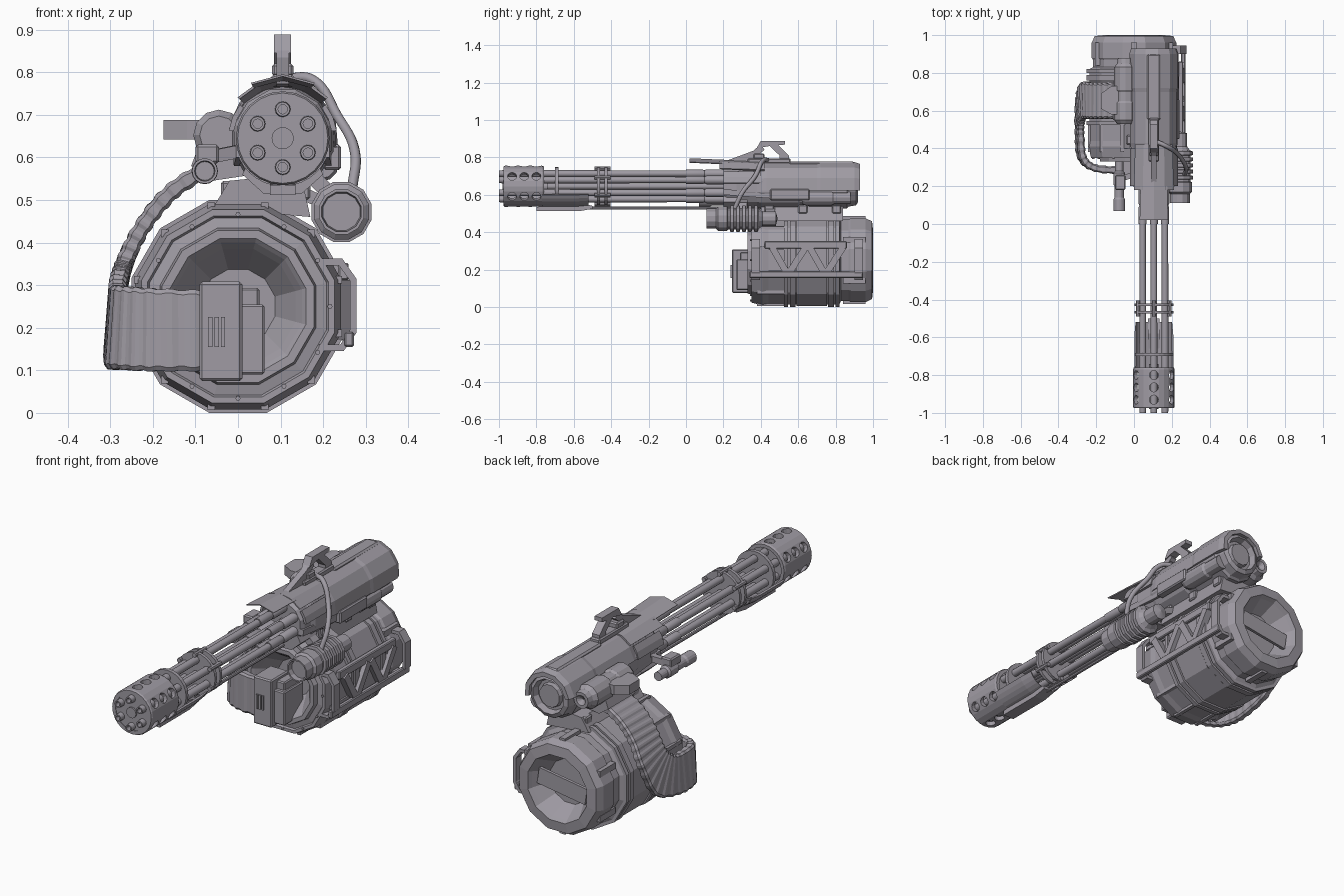
import bpy, bmesh
from math import cos, sin, radians, pi
from mathutils import Vector, Matrix

BX, BZ = 0.105, 0.645          # barrel axis
DX, DZ = 0.0, 0.25             # drum axis


def finish(name, bm, smooth=False):
    bmesh.ops.remove_doubles(bm, verts=bm.verts, dist=1e-5)
    bmesh.ops.recalc_face_normals(bm, faces=bm.faces)
    me = bpy.data.meshes.new(name)
    bm.to_mesh(me)
    bm.free()
    ob = bpy.data.objects.new(name, me)
    bpy.context.collection.objects.link(ob)
    if smooth:
        bpy.ops.object.select_all(action='DESELECT')
        ob.select_set(True)
        bpy.context.view_layer.objects.active = ob
        bpy.ops.object.shade_smooth_by_angle(angle=radians(35))
    return ob


def lathe(name, cx, cz, prof, n=12, start=0, span=360, closed=False, smooth=False):
    """Turn a (y, radius) profile around an axis parallel to y."""
    bm = bmesh.new()
    full = span == 360
    rings = []
    for i in range(n if full else n + 1):
        a = radians(start + span * i / n)
        rings.append([bm.verts.new((cx + r * cos(a), y, cz + r * sin(a))) for y, r in prof])
    m = len(prof)
    for i in range(n):
        p, q = rings[i], rings[(i + 1) % len(rings)]
        for j in range(m if closed else m - 1):
            k = (j + 1) % m
            bm.faces.new((p[j], p[k], q[k], q[j]))
    if not full:
        bm.faces.new(rings[0])
        bm.faces.new(rings[-1])
    bmesh.ops.dissolve_degenerate(bm, dist=1e-6, edges=bm.edges)
    return finish(name, bm, smooth)


def shell(name, y0, y1, r0, r1, n, start=0, span=360, cx=BX, cz=BZ):
    return lathe(name, cx, cz, [(y0, r0), (y0, r1), (y1, r1), (y1, r0)], n, start, span, True)


def prism(name, pts, axis, a, b):
    """Extrude an outline along x (y,z points), y (x,z) or z (x,y)."""
    put = {'x': lambda p, d: (d, p[0], p[1]), 'y': lambda p, d: (p[0], d, p[1]),
           'z': lambda p, d: (p[0], p[1], d)}[axis]
    bm = bmesh.new()
    lo = [bm.verts.new(put(p, a)) for p in pts]
    hi = [bm.verts.new(put(p, b)) for p in pts]
    bm.faces.new(lo)
    bm.faces.new(hi)
    for i in range(len(pts)):
        j = (i + 1) % len(pts)
        bm.faces.new((lo[i], lo[j], hi[j], hi[i]))
    return finish(name, bm)


def box(name, lo, hi, bevel=0.006):
    bm = bmesh.new()
    c, s = (Vector(lo) + Vector(hi)) / 2, Vector(hi) - Vector(lo)
    bmesh.ops.create_cube(bm, size=1, matrix=Matrix.Translation(c) @ Matrix.Diagonal((*s, 1)))
    if bevel:
        bmesh.ops.bevel(bm, geom=bm.edges[:], offset=bevel, segments=1, affect='EDGES')
    return finish(name, bm)


def bar(name, p, q, w, t):
    """Flat bar between two points."""
    p, q = Vector(p), Vector(q)
    d = q - p
    bm = bmesh.new()
    rot = d.to_track_quat('Z', 'Y').to_matrix().to_4x4()
    bmesh.ops.create_cube(bm, size=1, matrix=Matrix.Translation((p + q) / 2) @ rot @ Matrix.Diagonal((w, t, d.length, 1)))
    return finish(name, bm)


def cable(name, pts, r):
    cu = bpy.data.curves.new(name, 'CURVE')
    cu.dimensions, cu.bevel_depth, cu.bevel_resolution, cu.use_fill_caps = '3D', r, 2, True
    sp = cu.splines.new('BEZIER')
    sp.bezier_points.add(len(pts) - 1)
    for b, p in zip(sp.bezier_points, pts):
        b.co = p
        b.handle_left_type = b.handle_right_type = 'AUTO'
    bpy.context.collection.objects.link(bpy.data.objects.new(name, cu))


# Six hollow barrels with breech sleeves
for i in range(6):
    a = radians(30 + 60 * i)
    x, z = BX + 0.068 * cos(a), BZ + 0.068 * sin(a)
    lathe("barrel", x, z, [(-0.9, 0), (-0.9, 0.011), (-1, 0.011), (-1, 0.017), (-0.96, 0.019), (0, 0.017), (0, 0.021),
                           (0.09, 0.021), (0.1, 0.018), (0.11, 0.023), (0.3, 0.023), (0.3, 0)], 12, smooth=True)
lathe("central_shaft", BX, BZ, [(-0.98, 0), (-0.98, 0.026), (-0.74, 0.026), (-0.74, 0.016), (0.3, 0.016), (0.3, 0)], 16)

# Perforated muzzle shroud
shroud = lathe("muzzle_shroud", BX, BZ, [(-0.975, 0.088), (-0.975, 0.106), (-0.968, 0.11), (-0.77, 0.11),
                                         (-0.76, 0.106), (-0.76, 0.09)], 24, closed=True)
bm = bmesh.new()
for y in (-0.93, -0.865, -0.8):
    for i in range(6):
        a = radians(30 + 60 * i)
        d = Vector((cos(a), 0, sin(a)))
        mat = Matrix.Translation(Vector((BX, y, BZ)) + d * 0.105) @ d.to_track_quat('Z', 'Y').to_matrix().to_4x4()
        bmesh.ops.create_cone(bm, cap_ends=True, segments=12, radius1=0.024, radius2=0.024, depth=0.06, matrix=mat)
cutter = finish("vent_cutter", bm)
cutter.hide_render = True
cutter.hide_set(True)
mod = shroud.modifiers.new("vents", 'BOOLEAN')
mod.operation, mod.object, mod.solver = 'DIFFERENCE', cutter, 'EXACT'
lathe("muzzle_plate", BX, BZ, [(-0.972, 0), (-0.972, 0.095), (-0.96, 0.095), (-0.96, 0)], 24)
lathe("shroud_rear_plate", BX, BZ, [(-0.775, 0), (-0.775, 0.095), (-0.765, 0.095), (-0.765, 0)], 24)

# Barrel clamps, lower guard, keel and support rod
for y, w in ((-0.7, 0.018), (-0.475, 0.015), (-0.435, 0.015)):
    lathe("barrel_clamp", BX, BZ, [(y, 0), (y, 0.103), (y + w, 0.103), (y + w, 0)], 24)
for i in range(6):
    a = radians(30 + 60 * i)
    x, z = BX + 0.096 * cos(a), BZ + 0.096 * sin(a)
    lathe("clamp_bolt", x, z, [(-0.49, 0), (-0.49, 0.011), (-0.405, 0.011), (-0.405, 0)], 8)
lathe("lower_guard", BX, BZ, [(-0.77, 0.105), (-0.77, 0.113), (-0.59, 0.113), (-0.52, 0.106), (-0.52, 0.102)], 12, 204, 132, True)
prism("keel", [(-0.8, 0.512), (-0.57, 0.512), (-0.5, 0.525), (-0.5, 0.54), (-0.58, 0.562), (-0.66, 0.545), (-0.8, 0.535)],
      'x', 0.075, 0.135)
lathe("support_rod", BX, 0.528, [(-0.52, 0), (-0.52, 0.008), (0.4, 0.008), (0.4, 0)], 8)

# Receiver body with recessed rear
lathe("receiver", BX, BZ, [(0.2, 0), (0.2, 0.095), (0.22, 0.105), (0.27, 0.105), (0.29, 0.118), (0.38, 0.118), (0.4, 0.123),
                           (0.6, 0.123), (0.61, 0.117), (0.65, 0.117), (0.66, 0.122), (0.86, 0.122), (0.87, 0.112), (0.91, 0.105),
                           (0.92, 0.085), (0.89, 0.075), (0.89, 0.06), (0.91, 0.055), (0.91, 0)], 12, 15)
lathe("upper_cover", BX, BZ, [(0.41, 0.11), (0.4, 0.123), (0.43, 0.128), (0.7, 0.128), (0.72, 0.132), (0.9, 0.132), (0.93, 0.122), (0.93, 0.1)], 6, -10, 180, True)
lathe("front_armor", BX, BZ, [(0.02, 0.145), (0.02, 0.15), (0.2, 0.142), (0.2, 0.136)], 2, 60, 60, True)
lathe("front_armor_flare", BX, BZ, [(0.18, 0.137), (0.18, 0.143), (0.42, 0.133), (0.42, 0.12)], 4, 42, 96, True)
for s, a in ((-1, 142), (1, 8)):
    shell("cheek_armor", 0.2, 0.4, 0.116, 0.128, 2, a, 30)
    bar("side_strut", (BX + s * 0.095, 0.2, BZ - 0.03), (BX + s * 0.1, 0.46, BZ - 0.05), 0.03, 0.03)
box("right_side_box", (0.2, 0.45, 0.57), (0.242, 0.66, 0.63))
lathe("right_motor", 0.195, 0.585, [(0.62, 0), (0.62, 0.035), (0.64, 0.042), (0.78, 0.042), (0.79, 0.035), (0.88, 0.035), (0.88, 0)], 12)
prism("front_yoke", [(0.03, 0.6), (0.18, 0.6), (0.2, 0.56), (0.15, 0.515), (0.06, 0.515), (0.01, 0.56)], 'y', 0.2, 0.33)
box("cover_spine", (0.07, 0.55, 0.74), (0.14, 0.9, 0.778), 0.008)

# Carry handle
prism("handle_ramp", [(0.19, 0.772), (0.36, 0.835), (0.4, 0.87), (0.42, 0.84), (0.37, 0.8), (0.3, 0.765)], 'x', 0.09, 0.12)
prism("handle_grip", [(0.375, 0.845), (0.4, 0.888), (0.53, 0.888), (0.53, 0.868), (0.43, 0.858)], 'x', 0.085, 0.125)
prism("handle_leg", [(0.44, 0.868), (0.49, 0.868), (0.55, 0.81), (0.55, 0.77), (0.5, 0.77), (0.5, 0.81)], 'x', 0.085, 0.125)
box("handle_base", (0.078, 0.33, 0.765), (0.132, 0.56, 0.795))
box("handle_pivot", (0.08, 0.36, 0.79), (0.13, 0.42, 0.82))

# Power cable and right canister
cable("power_cable", [(0.11, 0.44, 0.785), (0.175, 0.41, 0.782), (0.232, 0.37, 0.7), (0.275, 0.3, 0.61), (0.268, 0.26, 0.525)], 0.012)
prof = [(0.135, 0), (0.135, 0.045), (0.11, 0.048), (0.11, 0.055), (0.16, 0.055), (0.17, 0.067), (0.22, 0.067)]
for k in range(5):
    y = 0.225 + k * 0.032
    prof += [(y, 0.059), (y + 0.01, 0.059), (y + 0.012, 0.073), (y + 0.03, 0.073)]
prof += [(0.39, 0.055), (0.41, 0.04), (0.48, 0.04), (0.49, 0)]
lathe("canister", 0.243, 0.472, prof, 12, 15)
bar("canister_arm", (0.16, 0.3, 0.57), (0.23, 0.3, 0.5), 0.05, 0.035)
bar("canister_rear_arm", (0.12, 0.45, 0.53), (0.23, 0.45, 0.48), 0.05, 0.03)

# Left sight lamp with clamp
lathe("lamp", -0.078, 0.568, [(0.09, 0), (0.09, 0.022), (0.07, 0.024), (0.07, 0.03), (0.13, 0.03), (0.14, 0.025), (0.2, 0.025),
                              (0.21, 0.031), (0.27, 0.031), (0.28, 0.022), (0.33, 0.022), (0.33, 0)], 16)
box("lamp_clamp", (-0.1, 0.18, 0.585), (-0.045, 0.26, 0.63))
bar("lamp_arm", (-0.07, 0.24, 0.6), (0.03, 0.27, 0.62), 0.03, 0.03)

# Left feed motor and feeder
lathe("feed_motor", -0.045, 0.652, [(0.53, 0), (0.53, 0.045), (0.55, 0.06), (0.64, 0.06), (0.65, 0.053), (0.7, 0.053), (0.71, 0.06),
                                    (0.83, 0.06), (0.85, 0.045), (0.88, 0.04), (0.88, 0.025), (0.86, 0)], 12)
prism("feeder_wing", [(-0.05, 0.58), (-0.12, 0.58), (-0.175, 0.61), (-0.175, 0.69), (-0.12, 0.73), (-0.05, 0.73)], 'z', 0.642, 0.688)
prism("feeder_throat", [(-0.11, 0.58), (-0.06, 0.545), (0.04, 0.56), (0.04, 0.64), (-0.08, 0.66)], 'y', 0.55, 0.76)

# Drum mount
prism("drum_mount", [(-0.06, 0.48), (0.17, 0.46), (0.15, 0.55), (0.1, 0.57), (0.03, 0.55), (-0.02, 0.545)], 'y', 0.4, 0.84)
for y in (0.42, 0.6, 0.78):
    box("mount_clamp", (-0.04, y, 0.5), (0.17, y + 0.05, 0.545))

# Ammunition drum with recessed ends
lathe("drum", DX, DZ, [(0.44, 0), (0.44, 0.09), (0.36, 0.14), (0.34, 0.155), (0.33, 0.165), (0.33, 0.185), (0.355, 0.19), (0.36, 0.215), (0.35, 0.22),
                       (0.35, 0.235), (0.41, 0.25), (0.44, 0.244), (0.82, 0.244), (0.83, 0.225), (0.87, 0.225), (0.88, 0.232), (0.96, 0.232),
                       (0.995, 0.215), (1, 0.165), (0.98, 0.155), (0.9, 0.11), (0.9, 0)], 12, 15)
for y, w in ((0.525, 0.02), (0.555, 0.03), (0.76, 0.03), (0.8, 0.02)):
    shell("drum_band", y, y + w, 0.22, 0.259, 12, 15, cx=DX, cz=DZ)
shell("drum_barrel_wall", 0.59, 0.755, 0.22, 0.254, 12, 15, cx=DX, cz=DZ)
bar("rear_crossbar", (-0.13, 0.955, 0.23), (0.13, 0.955, 0.27), 0.015, 0.08)
for i in range(12):
    a = radians(30 * i)
    x, z = DX + cos(a) * 0.216, DZ + sin(a) * 0.216
    lathe("flange_bolt", x, z, [(0.343, 0), (0.343, 0.006), (0.36, 0.006), (0.36, 0)], 6)
    c, s = cos(a + pi / 12), sin(a + pi / 12)
    bar("drum_rib", (c * 0.243, 0.38, DZ + s * 0.243), (c * 0.243, 0.53, DZ + s * 0.243), 0.018, 0.018)
    if i % 2:
        bar("rear_lug", (cos(a) * 0.22, 0.84, DZ + sin(a) * 0.22), (cos(a) * 0.22, 0.96, DZ + sin(a) * 0.22), 0.03, 0.03)

# Right guard rail with truss
for y in (0.35, 0.9):
    prism("guard_hoop", [(0.19, 0.362), (0.245, 0.362), (0.278, 0.315), (0.278, 0.188), (0.248, 0.145), (0.19, 0.145), (0.19, 0.16),
                         (0.24, 0.16), (0.263, 0.195), (0.263, 0.31), (0.237, 0.346), (0.19, 0.346)], 'y', y, y + 0.045)
box("guard_rail", (0.25, 0.34, 0.155), (0.272, 0.945, 0.19), 0.004)
box("upper_truss_rail", (0.235, 0.42, 0.312), (0.26, 0.86, 0.352), 0.004)
for y0, y1 in ((0.46, 0.54), (0.64, 0.55), (0.66, 0.74), (0.84, 0.75)):
    bar("truss_diagonal", (0.25, y0, 0.32), (0.25, y1, 0.18), 0.035, 0.035)

# Drum feed box
box("feed_box", (-0.09, 0.245, 0.075), (0.01, 0.38, 0.308), 0.006)
box("feed_box_side", (0.005, 0.27, 0.09), (0.062, 0.42, 0.255), 0.005)
box("feed_box_top", (0.005, 0.29, 0.25), (0.05, 0.42, 0.293), 0.005)
for k in range(3):
    box("feed_box_slat", (-0.07 + k * 0.015, 0.238, 0.155), (-0.06 + k * 0.015, 0.25, 0.225), 0)

# Ribbed belt chute: both edges of the strip, swept from feed box to feeder
edges = [((-.06, .285, .285), (-.06, .285, .1)), ((-.2, .295, .29), (-.2, .295, .1)), ((-.268, .35, .295), (-.28, .35, .105)),
         ((-.282, .48, .3), (-.295, .48, .11)), ((-.278, .54, .33), (-.293, .66, .17)), ((-.262, .56, .365), (-.272, .745, .33)),
         ((-.222, .56, .44), (-.222, .745, .44)), ((-.155, .56, .52), (-.155, .745, .52)), ((-.07, .56, .575), (-.07, .745, .575))]


def spline(t, side):
    i = min(int(t), len(edges) - 2)
    u = t - i
    p0, p1, p2, p3 = (Vector(edges[min(max(i + k, 0), len(edges) - 1)][side]) for k in (-1, 0, 1, 2))
    return 0.5 * (2 * p1 + (p2 - p0) * u + (2 * p0 - 5 * p1 + 4 * p2 - p3) * u * u + (3 * p1 - p0 - 3 * p2 + p3) * u ** 3)


bm = bmesh.new()
last, N, e = None, 96, 0.01
for k in range(N + 1):
    t = (len(edges) - 1) * k / N
    a, b = spline(t, 0), spline(t, 1)
    tan = spline(min(t + e, 8), 0) + spline(min(t + e, 8), 1) - spline(max(t - e, 0), 0) - spline(max(t - e, 0), 1)
    w = (a - b).normalized()
    h = 0.021 if k % 4 < 2 else 0.018
    nrm, w = tan.cross(w).normalized() * h, w * (h - 0.018)
    c = (a - b).normalized() * 0.01
    ring = [bm.verts.new(v) for v in (a + w + nrm * .6, a + w - c + nrm, b - w + c + nrm, b - w + nrm * .6,
                                      b - w - nrm * .6, b - w + c - nrm, a + w - c - nrm, a + w - nrm * .6)]
    if last:
        for j in range(8):
            bm.faces.new((last[j], last[(j + 1) % 8], ring[(j + 1) % 8], ring[j]))
    if k in (0, N):
        bm.faces.new(ring)
    last = ring
finish("belt_chute", bm)

# Dark gunmetal on every part
metal = bpy.data.materials.new("gunmetal")
metal.diffuse_color = (0.35, 0.33, 0.37, 1)
for ob in bpy.context.collection.objects:
    ob.data.materials.append(metal)
